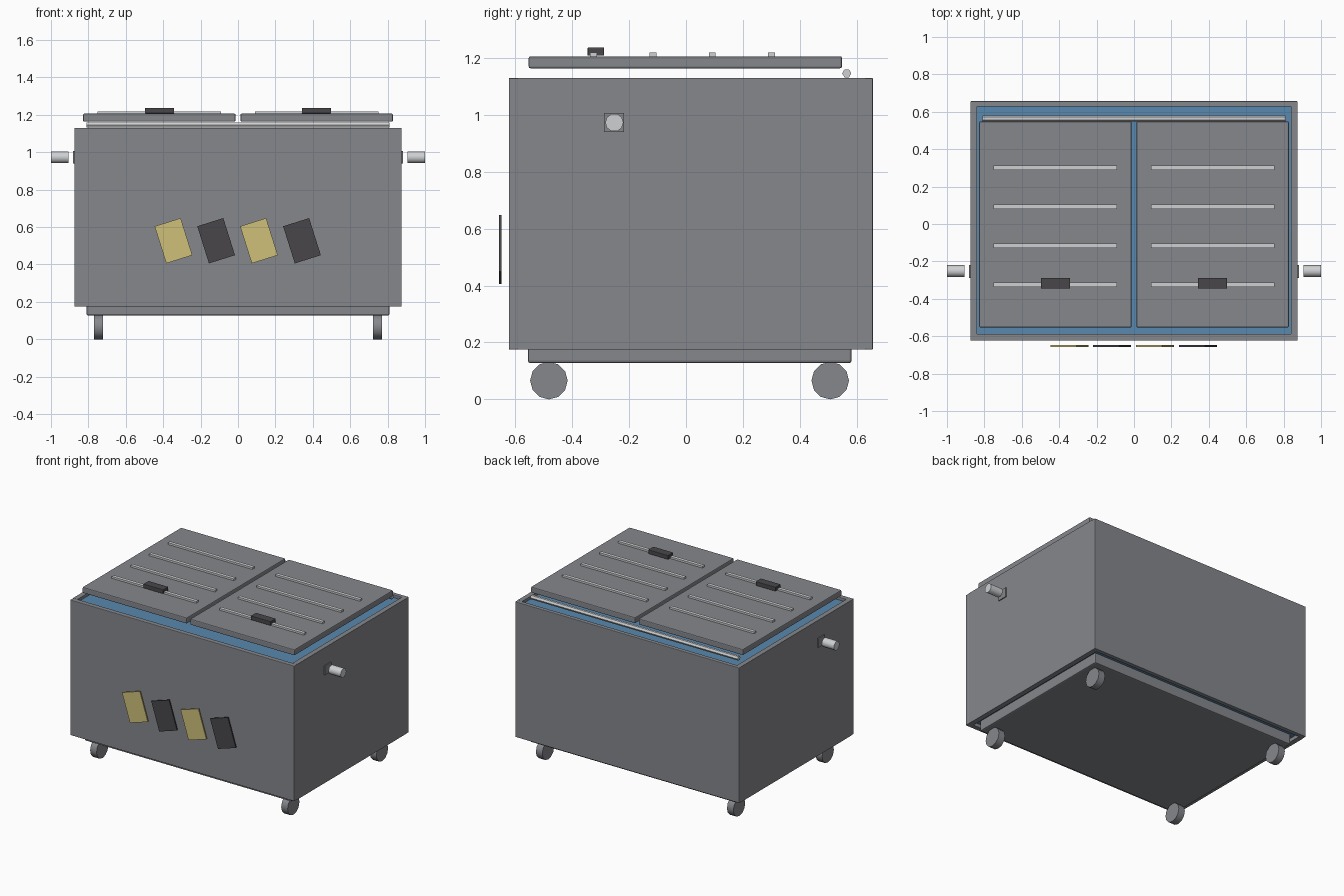
import bpy, math

cube = bpy.data.objects.get("Cube")
if cube:
    bpy.data.objects.remove(cube, do_unlink=True)


def material(name, rgb):
    m = bpy.data.materials.new(name)
    m.use_nodes = True
    m.diffuse_color = (*rgb, 1)
    m.node_tree.nodes["Principled BSDF"].inputs["Base Color"].default_value = (*rgb, 1)
    return m


GREY = material("steel grey", (0.24, 0.245, 0.265))
BLUE = material("liner blue", (0.10, 0.25, 0.43))
LIGHT = material("polished metal", (0.62, 0.63, 0.64))
DARK = material("dark rubber", (0.065, 0.062, 0.068))
YELLOW = material("dull yellow", (0.62, 0.53, 0.19))


def finish(name, mat, bevel=0):
    ob = bpy.context.object
    ob.name = name
    ob.data.materials.append(mat)
    if bevel:
        mod = ob.modifiers.new("soft edges", 'BEVEL')
        mod.width = bevel
        mod.segments = 2
    return ob


def box(name, xs, ys, zs, mat, bevel=0):
    """Box between the low and high limit of each axis."""
    spans = (xs, ys, zs)
    bpy.ops.mesh.primitive_cube_add(size=1, location=[sum(s) / 2 for s in spans])
    bpy.context.object.scale = [s[1] - s[0] for s in spans]
    bpy.ops.object.transform_apply(location=False, rotation=False)
    return finish(name, mat, bevel)


def rod(name, xs, y, z, radius, sides, mat):
    """Cylinder lying along x."""
    bpy.ops.mesh.primitive_cylinder_add(
        vertices=sides, radius=radius, depth=xs[1] - xs[0],
        location=(sum(xs) / 2, y, z), rotation=(0, math.pi / 2, 0))
    ob = finish(name, mat)
    bpy.ops.object.shade_smooth_by_angle(angle=math.radians(40))
    return ob


# Open cabinet shell around a blue insulated tub
height = (0.175, 1.13)
box("front_wall", (-0.875, 0.875), (-0.623, -0.588), height, GREY, 0.004)
box("back_wall", (-0.875, 0.875), (0.627, 0.657), height, GREY, 0.004)
box("tub", (-0.845, 0.845), (-0.59, 0.63), (0.20, 1.11), BLUE)
box("base", (-0.81, 0.81), (-0.556, 0.582), (0.128, 0.205), GREY, 0.008)
rod("hinge_rod", (-0.81, 0.81), 0.565, 1.146, 0.016, 6, LIGHT)

for side, label in ((-1, "right"), (1, "left")):
    def span(a, b):
        return tuple(sorted((side * a, side * b)))

    box(label + "_wall", span(0.84, 0.875), (-0.59, 0.63), height, GREY)

    # Lid with ribs and a pull
    box(label + "_lid", span(0.013, 0.828), (-0.553, 0.548), (1.164, 1.206), GREY, 0.006)
    for i in range(4):
        y = -0.325 + 0.2085 * i
        box(f"{label}_lid_rib_{i + 1}", span(0.09, 0.75), (y - 0.012, y + 0.012),
            (1.2, 1.219), LIGHT)
    box(label + "_lid_pull", span(0.342, 0.497), (-0.346, -0.288), (1.208, 1.237), DARK, 0.003)

    # Side grip and its mounting plate
    box(label + "_grip_plate", span(0.87, 0.882), (-0.288, -0.218), (0.94, 1.006), GREY)
    rod(label + "_grip", span(0.905, 1.0), -0.252, 0.973, 0.032, 10, LIGHT)

    # Wheels
    for y, end in ((-0.482, "front"), (0.507, "back")):
        rod(f"{end}_{label}_wheel", span(0.721, 0.771), y, 0.066, 0.066, 12, GREY)

# Slanted warning plates standing off the front
for i, x in enumerate((-0.345, -0.117, 0.112, 0.342)):
    plate = box(f"warning_plate_{i + 1}", (x - 0.073, x + 0.073), (-0.657, -0.648),
                (0.423, 0.631), DARK if i % 2 else YELLOW)
    plate.rotation_euler.y = -math.radians(17.5)
